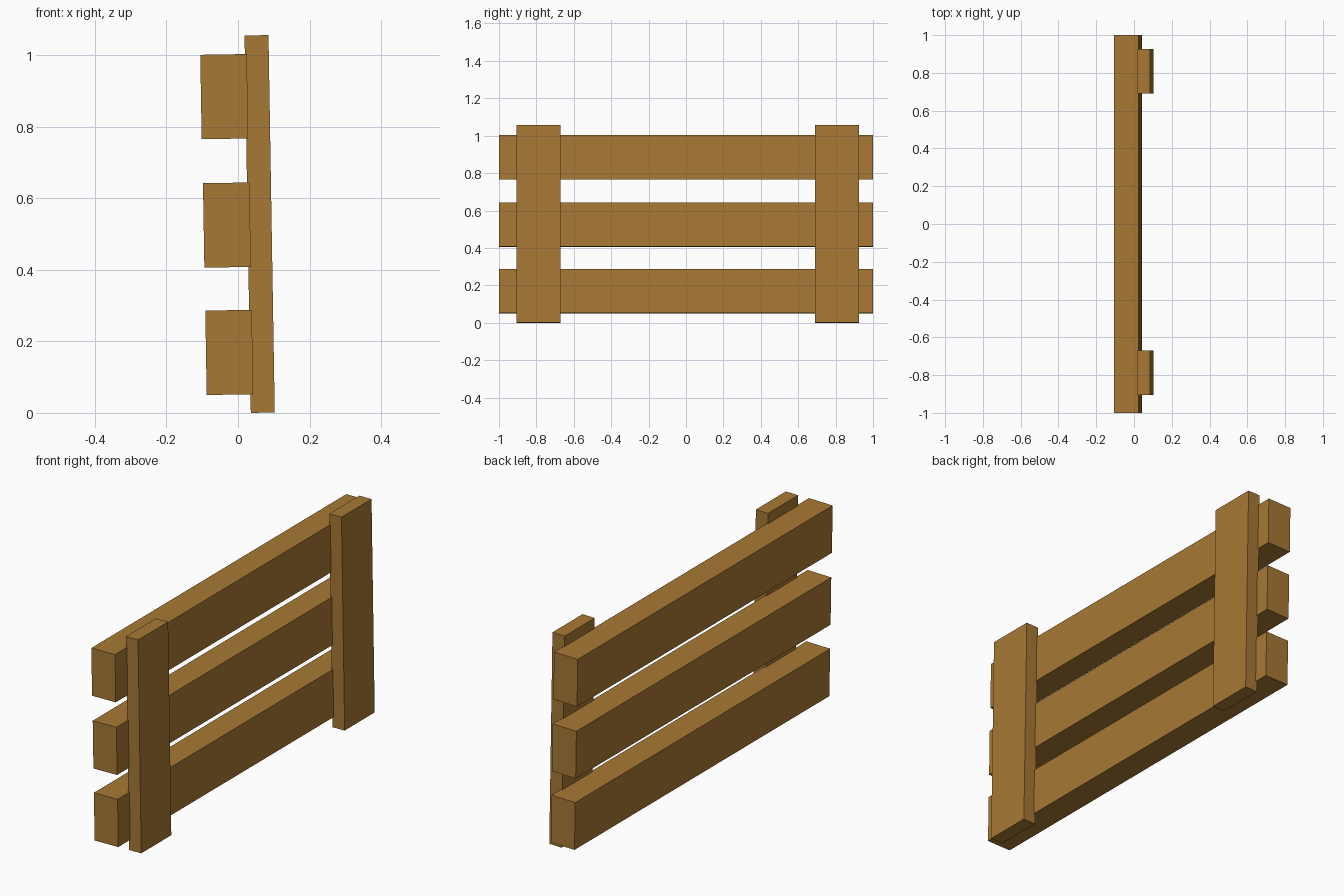
import bpy
import math

if "Cube" in bpy.data.objects:
    bpy.data.objects.remove(bpy.data.objects["Cube"])

TILT = math.radians(-0.95)  # whole fence leans slightly toward -x

wood = bpy.data.materials.new("brown_wood")
wood.diffuse_color = (0.39, 0.19, 0.035, 1.0)
wood.use_nodes = True
wood.node_tree.nodes["Principled BSDF"].inputs["Base Color"].default_value = wood.diffuse_color


def board(name, centre, size):
    bpy.ops.mesh.primitive_cube_add(size=1, location=centre, rotation=(0, TILT, 0))
    ob = bpy.context.object
    ob.name = name
    ob.scale = size
    bpy.ops.object.transform_apply(location=False, rotation=False, scale=True)
    ob.data.materials.append(wood)
    return ob


# Three thick horizontal rails
for label, x, z in (("lower", -0.0245, 0.169),
                    ("middle", -0.031, 0.525),
                    ("upper", -0.0385, 0.884)):
    board(label + "_rail", (x, 0, z), (0.130, 2.0, 0.236))

# Two flat upright posts, slightly sunk into the rails
for label, y in (("near", -0.788), ("far", 0.808)):
    board(label + "_post", (0.0605, y, 0.528), (0.067, 0.236, 1.055))
